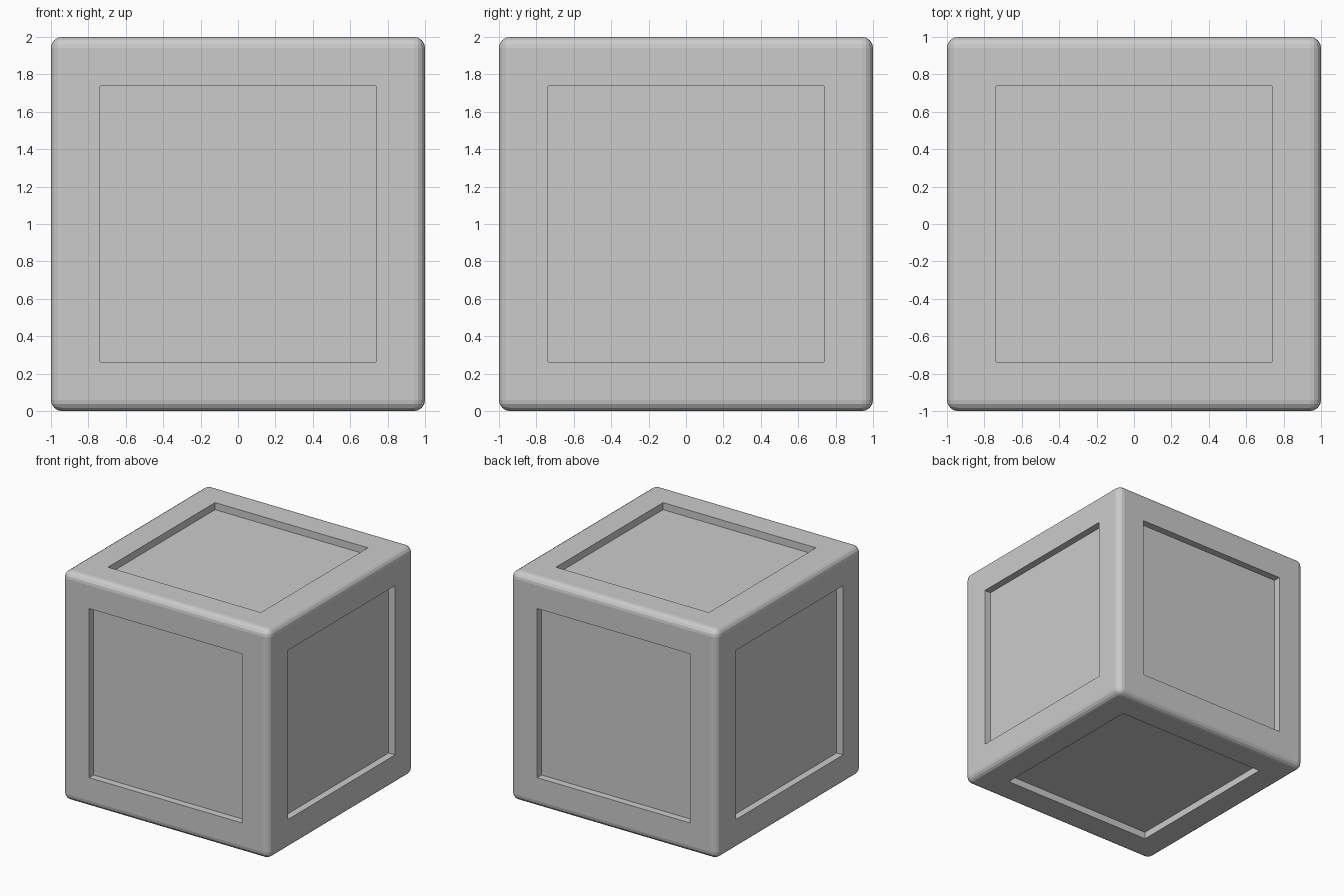
import bpy, bmesh

if "Cube" in bpy.data.objects:
    bpy.data.objects.remove(bpy.data.objects["Cube"])

SIZE, ROUND, PANEL, DEPTH = 2.0, 0.06, 1.31, 0.062

bm = bmesh.new()
bmesh.ops.create_cube(bm, size=SIZE)

# rounded outer edges
bmesh.ops.bevel(bm, geom=bm.edges[:], offset=ROUND, segments=4,
                profile=0.5, affect='EDGES')

# square recessed panel in each of the six sides
sides = [f for f in bm.faces if f.calc_area() > 1]
bmesh.ops.inset_individual(bm, faces=sides,
                           thickness=(SIZE - 2 * ROUND - PANEL) / 2)
walls = bmesh.ops.inset_individual(bm, faces=sides, thickness=0.0)
for f in sides:
    bmesh.ops.translate(bm, verts=f.verts[:], vec=-f.normal * DEPTH)

bmesh.ops.translate(bm, verts=bm.verts[:], vec=(0, 0, SIZE / 2))
bmesh.ops.recalc_face_normals(bm, faces=bm.faces[:])

mesh = bpy.data.meshes.new("panelled_cube")
bm.to_mesh(mesh)
bm.free()
cube = bpy.data.objects.new("panelled_cube", mesh)
bpy.context.collection.objects.link(cube)
